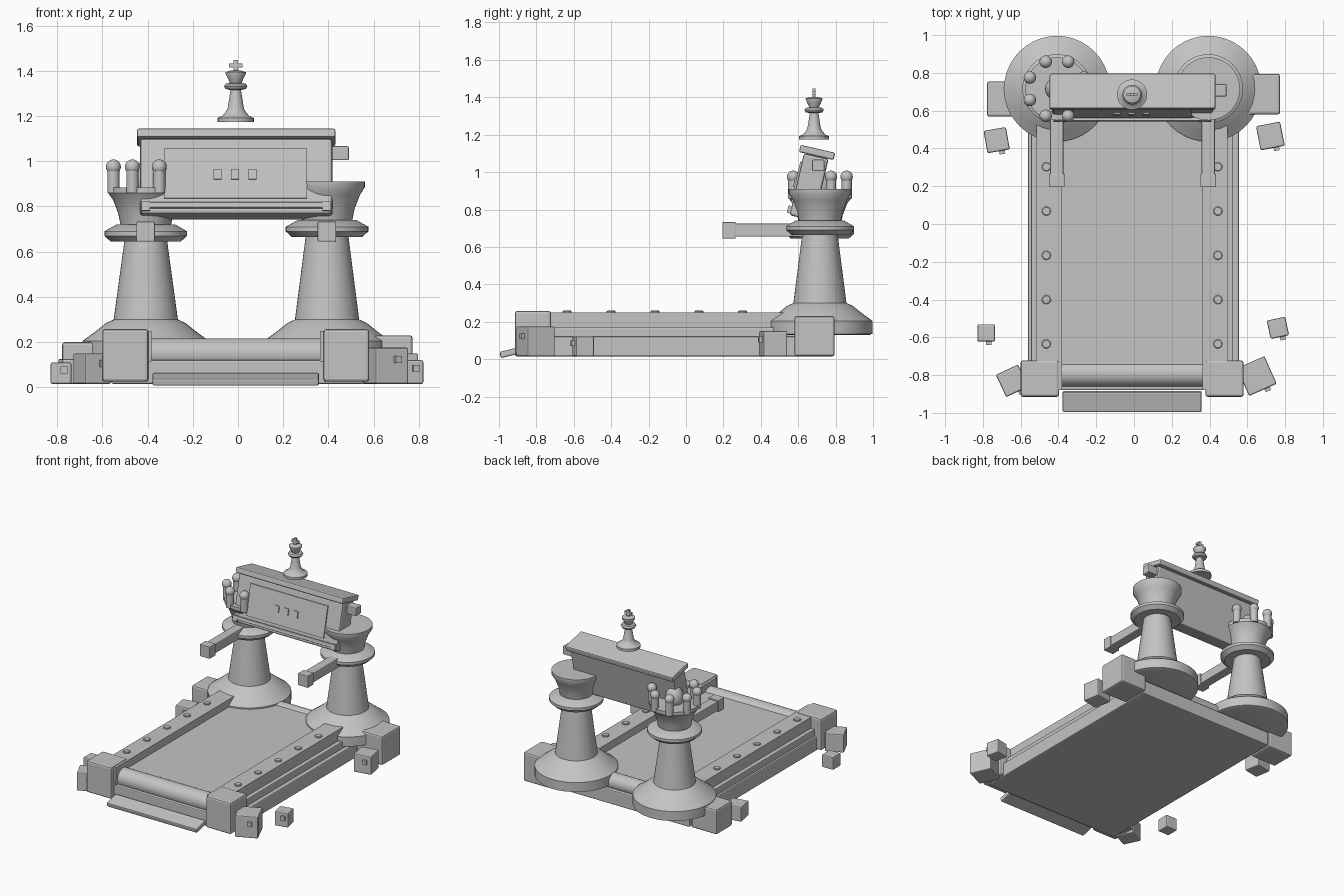
import bpy, bmesh, math
from mathutils import Matrix, Vector

if "Cube" in bpy.data.objects:
    bpy.data.objects.remove(bpy.data.objects["Cube"])

grey = bpy.data.materials.new("stone_grey")
grey.diffuse_color = (0.55, 0.55, 0.55, 1)
grey.use_nodes = True
grey.node_tree.nodes["Principled BSDF"].inputs["Base Color"].default_value = grey.diffuse_color


def finish(name, bm, bevel=0.0, smooth=False):
    bmesh.ops.recalc_face_normals(bm, faces=bm.faces)
    me = bpy.data.meshes.new(name)
    bm.to_mesh(me)
    bm.free()
    me.materials.append(grey)
    ob = bpy.data.objects.new(name, me)
    bpy.context.collection.objects.link(ob)
    if smooth:
        me.polygons.foreach_set("use_smooth", [True] * len(me.polygons))
        me.set_sharp_from_angle(angle=math.radians(35))
    if bevel:
        mod = ob.modifiers.new("bevel", 'BEVEL')
        mod.width = bevel
        mod.segments = 2
    return ob


def box(name, x0, x1, y0, y1, z0, z1, rx=0.0, rz=0.0, bevel=0.0):
    """Box from its extents, then turned about its own centre."""
    bm = bmesh.new()
    bmesh.ops.create_cube(bm, size=1)
    c = Vector(((x0 + x1) / 2, (y0 + y1) / 2, (z0 + z1) / 2))
    m = (Matrix.Translation(c) @ Matrix.Rotation(math.radians(rz), 4, 'Z')
         @ Matrix.Rotation(math.radians(rx), 4, 'X')
         @ Matrix.Diagonal((x1 - x0, y1 - y0, z1 - z0, 1)))
    bm.transform(m)
    return finish(name, bm, bevel)


def lathe(name, profile, x, y, n=40):
    """Turned part: (radius, z) points spun around a vertical axis."""
    bm = bmesh.new()
    rings = []
    for r, z in profile:
        rings.append([bm.verts.new((x + r * math.cos(2 * math.pi * i / n),
                                    y + r * math.sin(2 * math.pi * i / n), z)) for i in range(n)])
    for a, b in zip(rings, rings[1:]):
        for i in range(n):
            j = (i + 1) % n
            bm.faces.new((a[i], a[j], b[j], b[i]))
    bm.faces.new(rings[0][::-1])
    bm.faces.new(rings[-1])
    return finish(name, bm, smooth=True)


def ball(name, loc, r, sz=1.0):
    bm = bmesh.new()
    bmesh.ops.create_uvsphere(bm, u_segments=20, v_segments=12, radius=r)
    bm.transform(Matrix.Translation(loc) @ Matrix.Diagonal((1, 1, sz, 1)))
    return finish(name, bm, smooth=True)


def roller(name, x0, x1, y, z, r):
    bm = bmesh.new()
    bmesh.ops.create_cone(bm, cap_ends=True, segments=32, radius1=r, radius2=r, depth=x1 - x0)
    bm.transform(Matrix.Translation(((x0 + x1) / 2, y, z)) @ Matrix.Rotation(math.pi / 2, 4, 'Y'))
    return finish(name, bm, smooth=True)


CX = -0.01  # middle of the deck

# Deck, belt and rollers
box("deck_base", CX - 0.55, CX + 0.565, -0.88, 0.76, 0.015, 0.12, bevel=0.008)
box("running_belt", CX - 0.375, CX + 0.375, -0.80, 0.68, 0.10, 0.195)
roller("front_roller", CX - 0.373, CX + 0.373, -0.793, 0.148, 0.069)
roller("back_roller", CX - 0.373, CX + 0.373, 0.68, 0.148, 0.06)
box("front_lip", CX - 0.368, CX + 0.368, -0.995, -0.885, 0.018, 0.052, rx=14, bevel=0.008)

# Side rails with studs
for s, side in ((-1, "left"), (1, "right")):
    def sx(a, b):
        return sorted((CX + s * a, CX + s * b))
    box(side + "_rail_step", *sx(0.372, 0.535), -0.88, 0.62, 0.11, 0.17, bevel=0.006)
    rail = box(side + "_rail", *sx(0.372, 0.505), -0.88, 0.60, 0.16, 0.25)
    for v in rail.data.vertices:  # sloped back end
        if v.co.z > 0.2 and v.co.y > 0:
            v.co.y = 0.53
    for i in range(5):
        y = -0.635 + 0.2345 * i
        lathe(side + "_rail_stud", [(0.024, 0.24), (0.024, 0.256), (0.02, 0.259)],
              CX + s * 0.454, y, 16)

# Corner blocks
box("front_left_block", -0.60, -0.397, -0.915, -0.722, 0.025, 0.257, bevel=0.012)
box("front_right_block", 0.378, 0.58, -0.915, -0.722, 0.025, 0.257, bevel=0.012)
box("back_left_block", -0.778, -0.57, 0.568, 0.755, 0.015, 0.20, bevel=0.012)
box("back_right_block", 0.56, 0.773, 0.58, 0.795, 0.015, 0.23, bevel=0.012)

# Loose cubes beside the deck, each with a small plug on its front
for x, y, size, h, turn in ((-0.727, 0.444, 0.12, 0.125, 10), (0.722, 0.466, 0.13, 0.15, 11),
                            (-0.783, -0.577, 0.092, 0.11, 0), (0.762, -0.55, 0.10, 0.12, 12),
                            (-0.645, -0.83, 0.13, 0.15, 25), (0.65, -0.805, 0.16, 0.175, 24)):
    k = size / 2
    box("loose_cube", x - k, x + k, y - k, y + k, 0.015, h, rz=turn, bevel=0.008)
    off = Matrix.Rotation(math.radians(turn), 3, 'Z') @ Vector((0.15 * size, -k, 0))
    px, py, pz = x + off.x, y + off.y, h * 0.7
    box("cube_plug", px - 0.015, px + 0.015, py - 0.018, py + 0.018, pz - 0.015, pz + 0.015, rz=turn)

# Towers: foot, column, collar and cup; the right one sits slightly taller
for side, x, up, rim in (("left", -0.408, 0.0, 0.885), ("right", 0.394, 0.02, 0.91)):
    lathe(side + "_tower", [(0.26, 0.128), (0.28, 0.135), (0.28, 0.205), (0.225, 0.245),
                            (0.175, 0.285), (0.142, 0.30), (0.095, 0.645 + up),
                            (0.155, 0.645 + up), (0.183, 0.67 + up), (0.183, 0.69 + up),
                            (0.13, 0.72 + up), (0.112, 0.72 + up), (0.122, 0.77 + up),
                            (0.145, 0.83 + up), (0.167, rim - 0.025), (0.167, rim)], x, 0.716)

# Ring of knobs on the left tower
for i in range(8):
    a = math.radians(22.5 + 45 * i)
    x, y = -0.408 + 0.155 * math.cos(a), 0.716 + 0.155 * math.sin(a)
    lathe("crown_post", [(0.027, 0.86), (0.027, 0.96)], x, y, 16)
    ball("crown_knob", (x, y, 0.975), 0.033)
ball("crown_centre", (-0.408, 0.716, 0.92), 0.063, 1.3)

# Handle arms
for side, x in (("left", -0.409), ("right", 0.393)):
    box(side + "_arm", x - 0.035, x + 0.035, 0.25, 0.70, 0.655, 0.725, bevel=0.006)
    box(side + "_arm_end", x - 0.041, x + 0.041, 0.195, 0.265, 0.645, 0.733, bevel=0.004)

# Leaning console: positions are given along its tilted axes
TILT = -13
pivot = Vector((-0.008, 0.658, 0.92))
rot = Matrix.Rotation(math.radians(TILT), 3, 'X')


def console_box(name, x, y, z, w, d, h, bevel=0.0):
    c = pivot + rot @ Vector((x, y, z))
    return box(name, c.x - w / 2, c.x + w / 2, c.y - d / 2, c.y + d / 2,
               c.z - h / 2, c.z + h / 2, rx=TILT, bevel=bevel)


console_box("console_body", 0, 0, 0, 0.85, 0.135, 0.34, 0.012)
console_box("console_lid", 0, 0, 0.19, 0.877, 0.19, 0.04, 0.008)
console_box("screen", -0.003, -0.069, 0.01, 0.632, 0.014, 0.225)
for i in (-1, 0, 1):
    console_box("screen_button", -0.005 + 0.077 * i, -0.078, 0.005, 0.035, 0.012, 0.045)
console_box("console_ledge", 0, -0.06, -0.135, 0.82, 0.05, 0.025, 0.004)
for x in (-0.40, 0.40):
    console_box("ledge_stop", x, -0.065, -0.14, 0.036, 0.04, 0.04)
box("side_bracket", 0.41, 0.49, 0.675, 0.74, 1.005, 1.067, bevel=0.006)

# Finial above the console
FX, FY = -0.01, 0.685
lathe("finial", [(0.08, 1.173), (0.08, 1.192), (0.06, 1.20), (0.042, 1.222), (0.036, 1.235),
                 (0.023, 1.315), (0.045, 1.32), (0.052, 1.332), (0.045, 1.343), (0.026, 1.346),
                 (0.034, 1.365), (0.045, 1.388), (0.045, 1.394), (0.02, 1.402)], FX, FY, 32)
box("finial_cross_upright", FX - 0.009, FX + 0.009, FY - 0.008, FY + 0.008, 1.395, 1.448)
box("finial_cross_bar", FX - 0.029, FX + 0.029, FY - 0.008, FY + 0.008, 1.415, 1.433)
